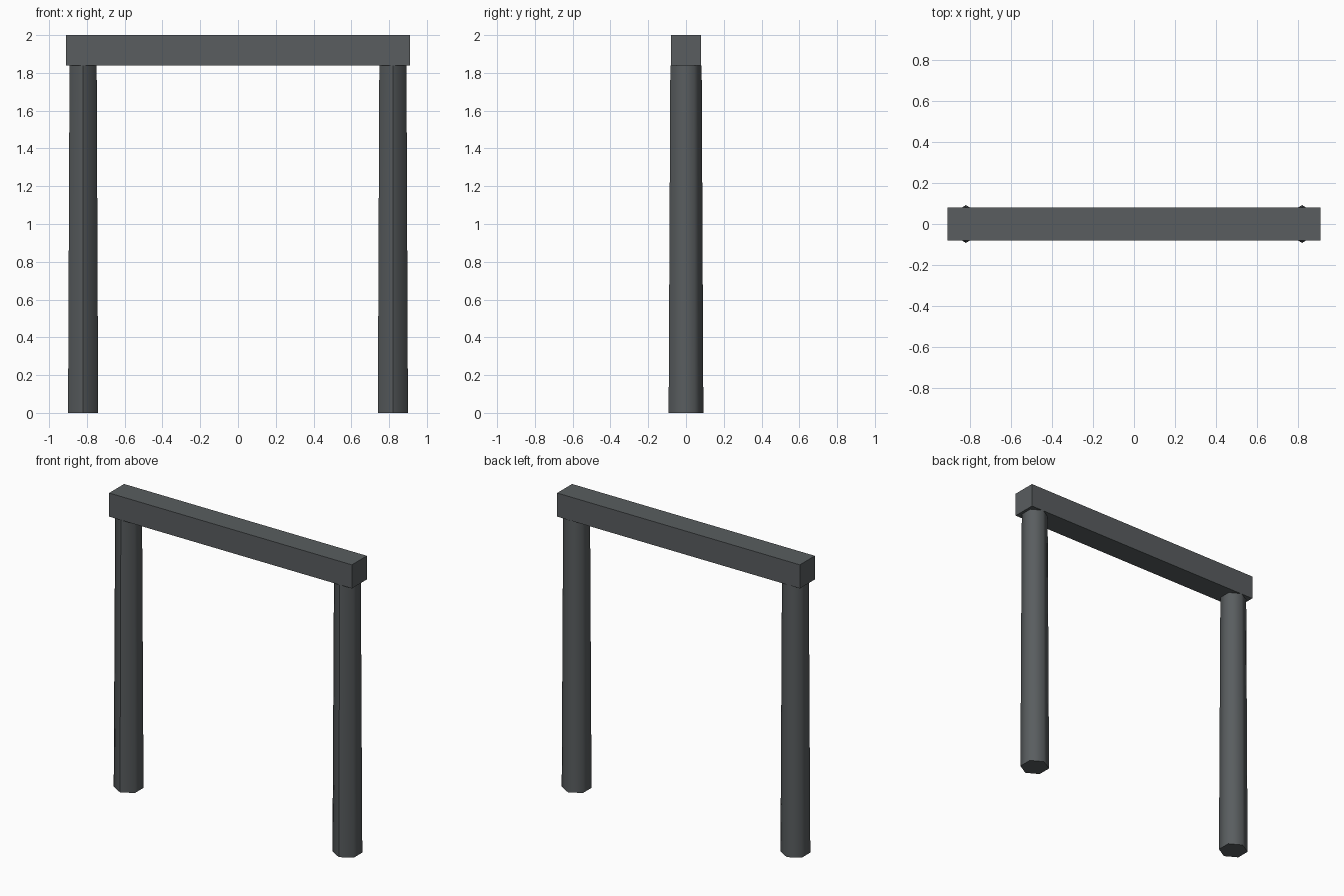
import bpy
import bmesh
import math

if "Cube" in bpy.data.objects:
    bpy.data.objects.remove(bpy.data.objects["Cube"])

grey = bpy.data.materials.new("dark_grey")
grey.diffuse_color = (0.10, 0.11, 0.115, 1.0)
grey.use_nodes = True
grey.node_tree.nodes["Principled BSDF"].inputs["Base Color"].default_value = grey.diffuse_color

BEAM_BOTTOM = 1.84


def finish(name, bm, location):
    bmesh.ops.recalc_face_normals(bm, faces=bm.faces)
    mesh = bpy.data.meshes.new(name)
    bm.to_mesh(mesh)
    bm.free()
    mesh.materials.append(grey)
    obj = bpy.data.objects.new(name, mesh)
    obj.location = location
    bpy.context.collection.objects.link(obj)
    return obj


def ring(bm, radius, z, sides=6):
    # first corner points to the front
    step = 2 * math.pi / sides
    return [bm.verts.new((radius * math.sin(i * step),
                          -radius * math.cos(i * step), z)) for i in range(sides)]


def post(name, x):
    # tapered six-sided post, rounded shading with a crease along the front corner
    bm = bmesh.new()
    low, high = ring(bm, 0.092, 0), ring(bm, 0.083, BEAM_BOTTOM)
    for i in range(6):
        j = (i + 1) % 6
        bm.faces.new((low[i], low[j], high[j], high[i])).smooth = True
    for cap in (low, high):
        for edge in bm.faces.new(cap).edges:
            edge.smooth = False
    bm.edges.get((low[0], high[0])).smooth = False
    return finish(name, bm, (x, 0, 0))


# Posts
post("left_post", -0.82)
post("right_post", 0.82)

# Crossbeam
bm = bmesh.new()
bmesh.ops.create_cube(bm, size=1)
bmesh.ops.scale(bm, vec=(1.82, 0.16, 2 - BEAM_BOTTOM), verts=bm.verts)
finish("crossbeam", bm, (0, 0, (2 + BEAM_BOTTOM) / 2))
